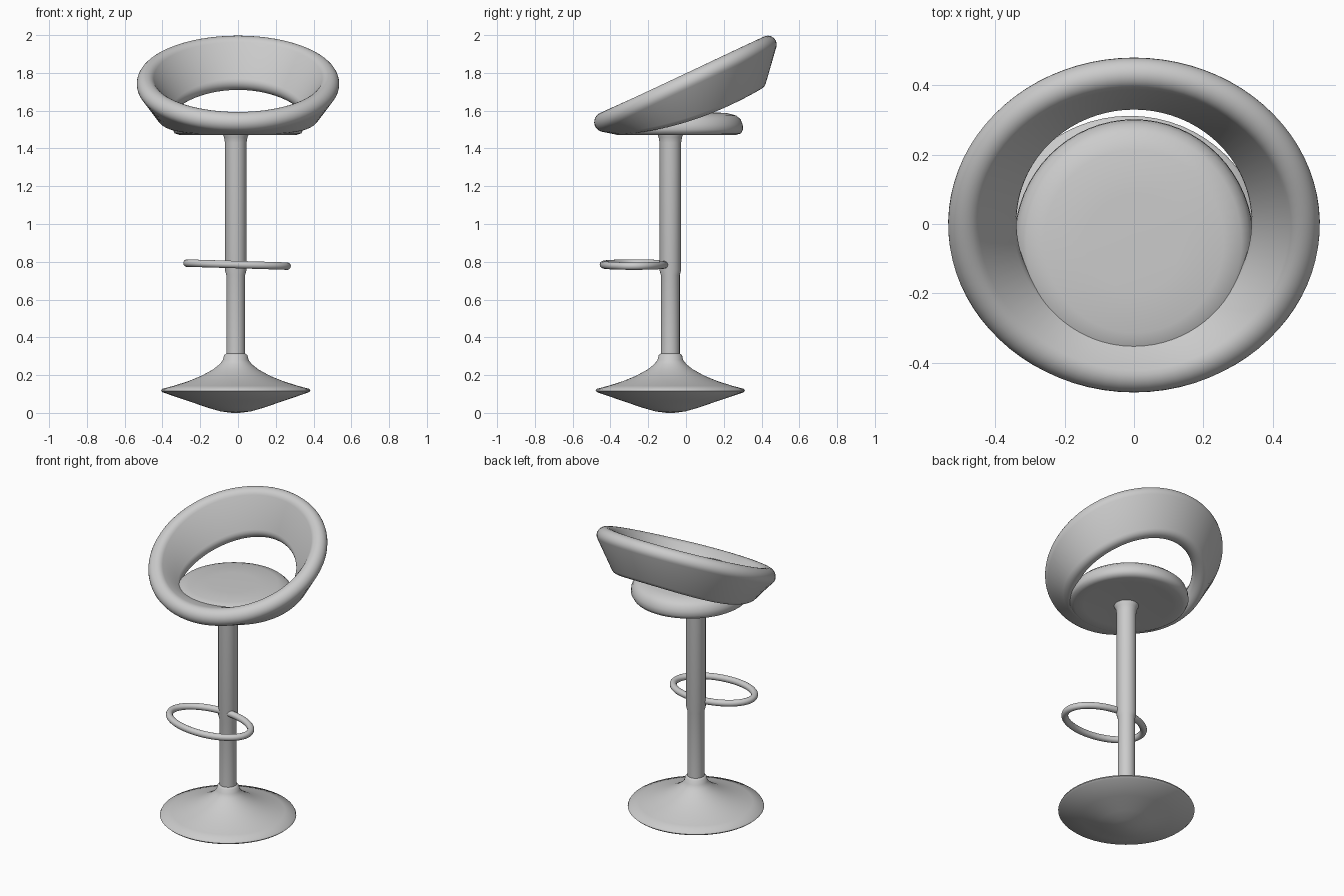
import bpy, bmesh, math
from mathutils import Vector

if "Cube" in bpy.data.objects:
    bpy.data.objects.remove(bpy.data.objects["Cube"])

CX, CY = -0.012, -0.083   # axis of the pedestal
TAU = 2 * math.pi


def make_object(name, rings, close_rings=False, caps=False):
    """Skin a list of equal-length closed rings of points."""
    bm = bmesh.new()
    rows = [[bm.verts.new(p) for p in ring] for ring in rings]
    n = len(rows[0])
    for i in range(len(rows) if close_rings else len(rows) - 1):
        a, b = rows[i], rows[(i + 1) % len(rows)]
        for j in range(n):
            k = (j + 1) % n
            bm.faces.new((a[j], a[k], b[k], b[j]))
    if caps:
        bm.faces.new(rows[0])
        bm.faces.new(rows[-1])
    bmesh.ops.recalc_face_normals(bm, faces=bm.faces)
    mesh = bpy.data.meshes.new(name)
    bm.to_mesh(mesh)
    bm.free()
    obj = bpy.data.objects.new(name, mesh)
    bpy.context.collection.objects.link(obj)
    bpy.context.view_layer.objects.active = obj
    obj.select_set(True)
    bpy.ops.object.shade_smooth_by_angle(angle=math.radians(50))
    obj.select_set(False)
    return obj


def lathe(name, profile, cx, cy, sx=1, sy=1, n=64):
    rings = [[(cx + r * sx * math.cos(TAU * i / n), cy + r * sy * math.sin(TAU * i / n), z)
              for i in range(n)] for r, z in profile]
    return make_object(name, rings, caps=True)


# Trumpet base with a shallow bowl underneath
lathe("base", [(0.02, 0.0), (0.08, 0.008), (0.15, 0.028), (0.26, 0.066), (0.385, 0.108),
               (0.395, 0.117), (0.39, 0.127), (0.33, 0.143), (0.25, 0.168), (0.18, 0.197),
               (0.12, 0.23), (0.085, 0.258), (0.068, 0.28), (0.062, 0.305), (0.05, 0.315)], CX, CY)

# Column, slightly thicker above the footrest
lathe("column", [(0.05, 0.25), (0.05, 0.73), (0.057, 0.755), (0.057, 1.43),
                 (0.062, 1.46), (0.075, 1.49), (0.075, 1.52)], CX, CY, n=40)

# Seat cushion
lathe("seat", [(0.02, 1.483), (0.4, 1.482), (0.75, 1.474), (0.9, 1.472), (0.97, 1.48),
               (1.0, 1.5), (0.995, 1.525), (0.965, 1.553), (0.9, 1.574), (0.75, 1.588),
               (0.4, 1.592), (0.02, 1.592)], 0, -0.05, 0.345, 0.352)


# Wraparound back: rounded slab section running around a tilted loop
def back_section(t, steps=12):
    s, c = math.sin(t), math.cos(t)
    top = Vector((0.487 * s, 0.433 * c, 1.745 + 0.205 * c))
    low = Vector((0.388 * s, 0.372 * c + 0.005, 1.592 + 0.115 * c + 0.05 * c * c))
    radius = 0.05 - 0.003 * c
    up = (top - low).normalized()
    side = up.cross(Vector((0.487 * c, -0.433 * s, 0.205 * -s))).normalized()
    pts = []
    for centre, start in ((top, 0), (low, math.pi)):
        for i in range(steps + 1):
            a = start + math.pi * i / steps
            pts.append(centre + radius * (math.cos(a) * side + math.sin(a) * up))
    return pts


make_object("backrest", [back_section(TAU * i / 80) for i in range(80)], close_rings=True)


# Footrest: oval tube, slightly tilted sideways
def foot_section(t, n=14, r=0.02):
    s, c = math.sin(t), math.cos(t)
    centre = Vector((0.265 * c - 0.005, -0.275 + 0.162 * s, 0.785 - 0.008 * c))
    out = Vector((c / 0.265, s / 0.162, 0)).normalized()
    return [centre + r * (math.cos(TAU * i / n) * out + math.sin(TAU * i / n) * Vector((0, 0, 1)))
            for i in range(n)]


make_object("footrest", [foot_section(TAU * i / 64) for i in range(64)], close_rings=True)
